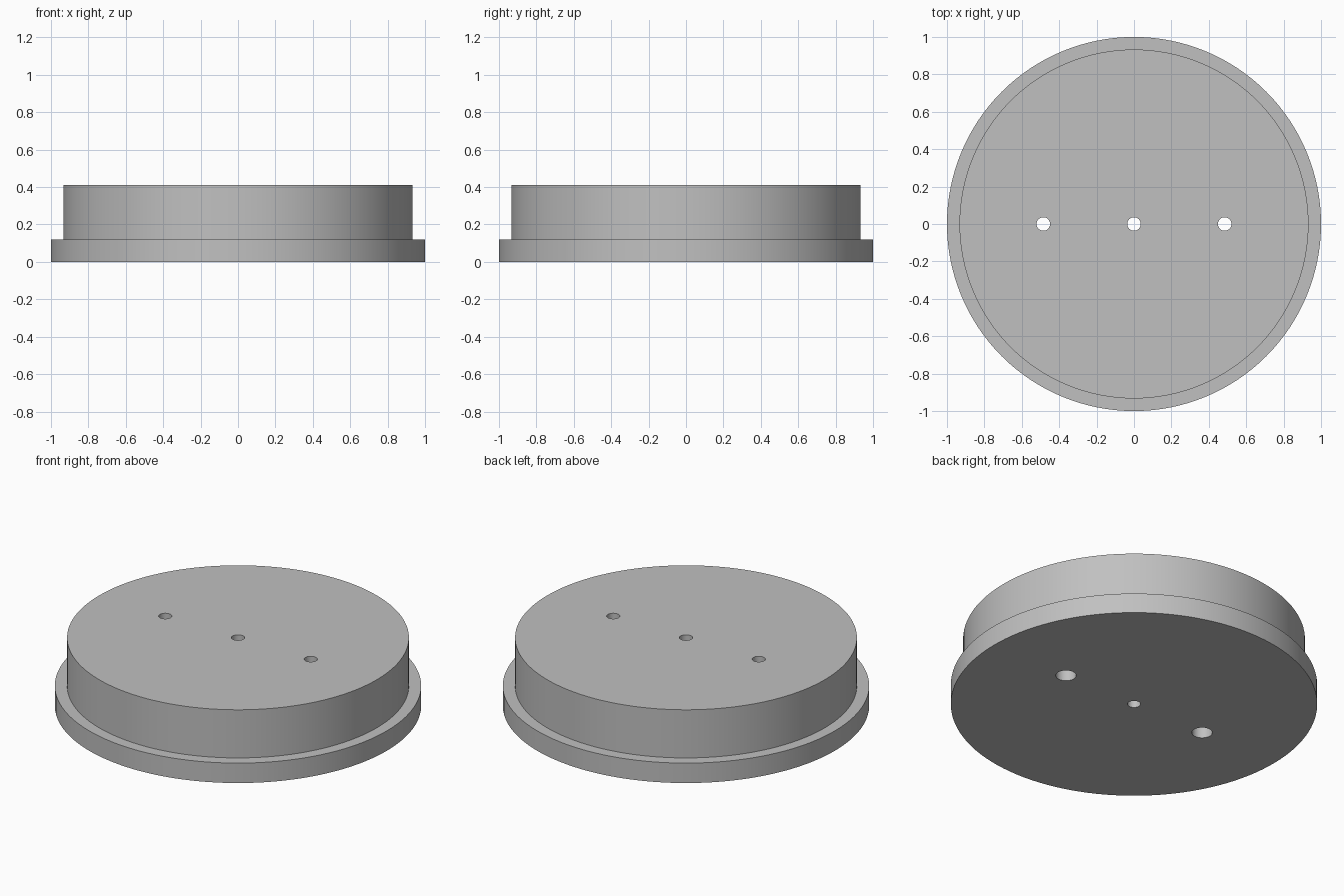
import bpy

cube = bpy.data.objects.get("Cube")
if cube:
    bpy.data.objects.remove(cube, do_unlink=True)

HEIGHT, FLANGE_HEIGHT = 0.41, 0.12
BODY_RADIUS, FLANGE_RADIUS = 0.933, 1.0
HOLE_RADIUS, RECESS_RADIUS, RECESS_DEPTH = 0.036, 0.056, 0.2
HOLE_OFFSET = 0.485

grey = bpy.data.materials.new("plain grey")
grey.use_nodes = True
colour = (0.53, 0.53, 0.53, 1)
grey.diffuse_color = colour
grey.node_tree.nodes["Principled BSDF"].inputs["Base Color"].default_value = colour


def cylinder(name, radius, bottom, top, x=0, sides=128):
    bpy.ops.mesh.primitive_cylinder_add(
        vertices=sides, radius=radius, depth=top - bottom,
        location=(x, 0, (bottom + top) / 2))
    obj = bpy.context.object
    obj.name = name
    obj.data.materials.append(grey)
    return obj


def boolean(target, tool, operation):
    mod = target.modifiers.new(tool.name, "BOOLEAN")
    mod.operation = operation
    mod.solver = "EXACT"
    mod.object = tool
    bpy.context.view_layer.objects.active = target
    bpy.ops.object.modifier_apply(modifier=mod.name)
    bpy.data.objects.remove(tool, do_unlink=True)


# Wide flange with the narrower drum joined on top
cap = cylinder("stepped_round_cap", FLANGE_RADIUS, 0, FLANGE_HEIGHT)
boolean(cap, cylinder("drum", BODY_RADIUS, FLANGE_HEIGHT / 2, HEIGHT), "UNION")

# Three through holes in a row
for x in (-HOLE_OFFSET, 0, HOLE_OFFSET):
    boolean(cap, cylinder("hole", HOLE_RADIUS, -0.1, HEIGHT + 0.1, x, 48), "DIFFERENCE")

# Wider recesses under the two outer holes
for x in (-HOLE_OFFSET, HOLE_OFFSET):
    boolean(cap, cylinder("recess", RECESS_RADIUS, -0.1, RECESS_DEPTH, x, 48), "DIFFERENCE")

# Smooth walls, sharp rims
bpy.ops.object.select_all(action="DESELECT")
cap.select_set(True)
bpy.context.view_layer.objects.active = cap
bpy.ops.object.shade_smooth_by_angle()
